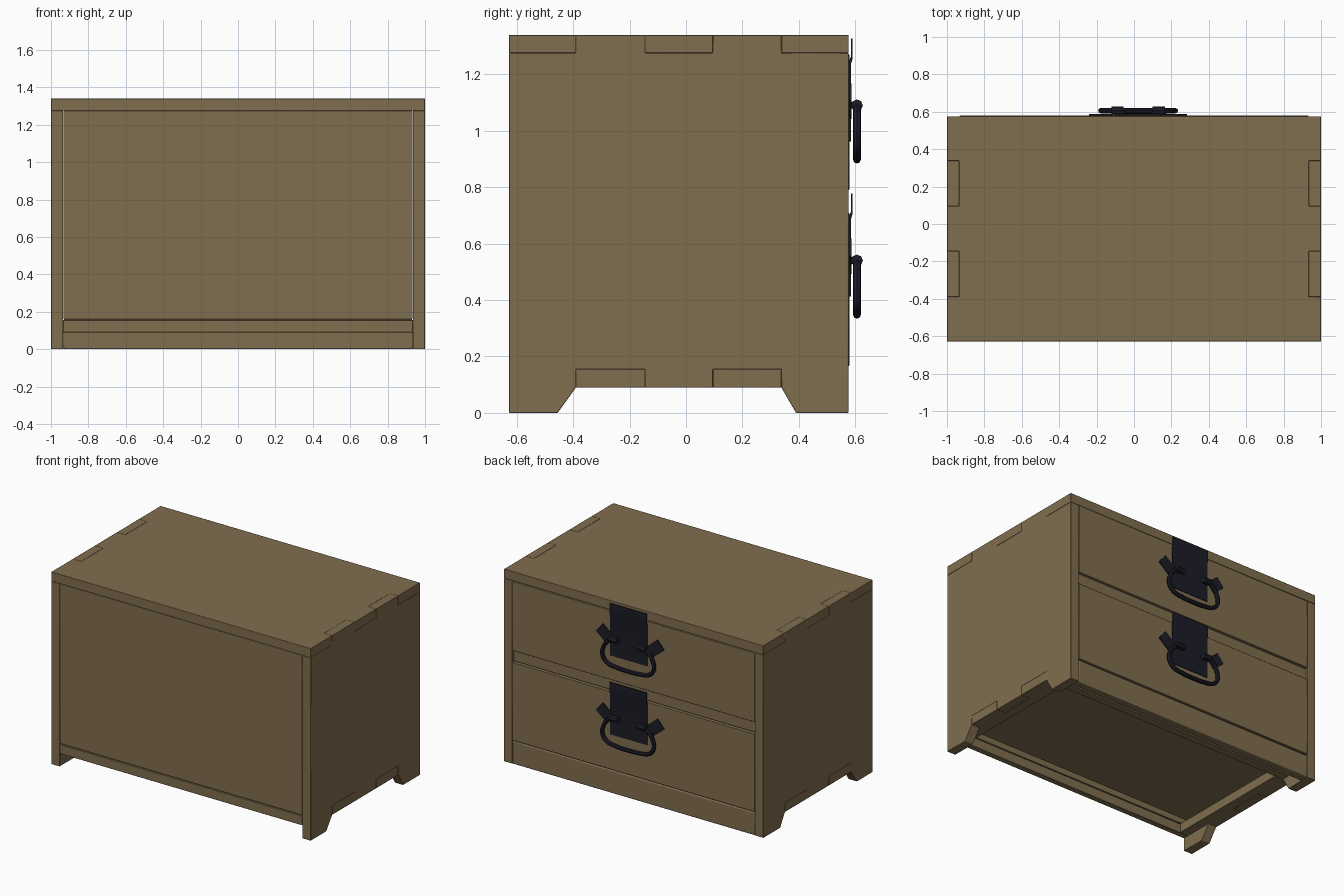
import bpy, bmesh, math
from mathutils import Matrix, Vector

cube = bpy.data.objects.get("Cube")
if cube:
    bpy.data.objects.remove(cube, do_unlink=True)


def material(name, rgb):
    mat = bpy.data.materials.new(name)
    mat.use_nodes = True
    color = (*rgb, 1)
    mat.diffuse_color = color
    bsdf = mat.node_tree.nodes["Principled BSDF"]
    bsdf.inputs["Base Color"].default_value = color
    bsdf.inputs["Roughness"].default_value = 0.8
    return mat


wood = material("brown wood", (0.217, 0.155, 0.079))
iron = material("black iron", (0.012, 0.0125, 0.021))

FRONT, BACK, TOP = -0.628, 0.576, 1.34
INNER = 0.935                      # inside of the side panels
TABS = ((-0.39, -0.145), (0.095, 0.338))
BOARD_Z, SHELF_Z, FOOT_Z = 1.275, 0.155, 0.09


def finish(name, bm, mat, bevel=0.0):
    bmesh.ops.recalc_face_normals(bm, faces=bm.faces)
    mesh = bpy.data.meshes.new(name)
    bm.to_mesh(mesh)
    bm.free()
    obj = bpy.data.objects.new(name, mesh)
    bpy.context.collection.objects.link(obj)
    mesh.materials.append(mat)
    if bevel:
        mod = obj.modifiers.new("soft edges", "BEVEL")
        mod.width = bevel
        mod.segments = 2
    bpy.ops.object.select_all(action="DESELECT")
    bpy.context.view_layer.objects.active = obj
    obj.select_set(True)
    bpy.ops.object.shade_smooth_by_angle(angle=math.radians(35))
    return obj


def box(name, x, y, z, mat=wood, bevel=0.003, spin=0.0):
    """Box from ranges, optionally turned about y through its centre."""
    bm = bmesh.new()
    center = Vector([(a + b) / 2 for a, b in (x, y, z)])
    size = [b - a for a, b in (x, y, z)]
    place = (Matrix.Translation(center) @ Matrix.Rotation(spin, 4, "Y")
             @ Matrix.Diagonal((*size, 1)))
    bmesh.ops.create_cube(bm, size=1, matrix=place)
    return finish(name, bm, mat, bevel)


def prism(name, points, shift, mat=wood, bevel=0.003):
    bm = bmesh.new()
    face = bm.faces.new([bm.verts.new(p) for p in points])
    new = bmesh.ops.extrude_face_region(bm, geom=[face])["geom"]
    bmesh.ops.translate(bm, vec=shift,
                        verts=[v for v in new if isinstance(v, bmesh.types.BMVert)])
    return finish(name, bm, mat, bevel)


# Side panels with feet, shelf notches and top tabs
outline = [(FRONT, 0), (-0.455, 0)]
for a, b in TABS:
    outline += [(a, FOOT_Z), (a, SHELF_Z), (b, SHELF_Z), (b, FOOT_Z)]
outline += [(0.39, 0), (BACK, 0), (BACK, BOARD_Z)]
for a, b in reversed(TABS):
    outline += [(b, BOARD_Z), (b, TOP), (a, TOP), (a, BOARD_Z)]
outline.append((FRONT, BOARD_Z))
for side, label in ((1, "left"), (-1, "right")):
    prism(label + "_side_panel", [(side * INNER, y, z) for y, z in outline],
          (side * (1 - INNER), 0, 0))

# Top board, notched for the side tabs
half = [(1, FRONT)]
for a, b in TABS:
    half += [(1, a), (INNER, a), (INNER, b), (1, b)]
half.append((1, BACK))
loop = half + [(-x, y) for x, y in reversed(half)]
prism("top_board", [(x, y, BOARD_Z) for x, y in loop], (0, 0, TOP - BOARD_Z))

# Open frame under the drawers, with its through tabs
shelf = (FOOT_Z, SHELF_Z)
box("frame_front_rail", (-INNER, INNER), (FRONT, FRONT + 0.04), shelf)
box("frame_back_rail", (-INNER, INNER), (0.335, 0.39), shelf)
for side, label in ((1, "left"), (-1, "right")):
    xs = sorted((side * 0.87, side * INNER))
    box(label + "_frame_rail", xs, (FRONT + 0.04, 0.335), shelf)
    for tab in TABS:
        box(label + "_frame_tab", sorted((side * 0.9, side * 1.0)), tab, shelf)

# Closed panel, drawer divider and apron
box("plain_panel", (-0.934, 0.934), (FRONT + 0.001, FRONT + 0.04), (0.16, BOARD_Z))
box("apron", (-INNER, INNER), (BACK - 0.06, BACK), (0, 0.158), bevel=0.006)
box("drawer_divider", (-0.933, 0.933), (BACK - 0.07, BACK - 0.01), (0.713, 0.787))


def drawer(name, z0, z1):
    back_y, front_y = FRONT + 0.07, BACK - 0.04
    box(name + "_front", (-0.933, 0.933), (front_y, BACK + 0.003), (z0, z1))
    box(name + "_bottom", (-0.925, 0.925), (back_y, front_y), (z0 + 0.01, z0 + 0.03))
    box(name + "_end", (-0.925, 0.925), (back_y, back_y + 0.03), (z0 + 0.03, z1 - 0.03))
    for s in (1, -1):
        box(name + "_side", sorted((s * 0.895, s * 0.925)), (back_y + 0.03, front_y),
            (z0 + 0.03, z1 - 0.03))


def tube(name, points, radius, mat):
    """Smooth round bar along a path."""
    curve = bpy.data.curves.new(name + "_path", "CURVE")
    curve.dimensions = "3D"
    curve.bevel_depth = radius
    curve.bevel_resolution = 2
    curve.resolution_u = 6
    curve.use_fill_caps = True
    spline = curve.splines.new("BEZIER")
    spline.bezier_points.add(len(points) - 1)
    for bp, p in zip(spline.bezier_points, points):
        bp.co = p
        bp.handle_left_type = bp.handle_right_type = "AUTO"
    path = bpy.data.objects.new(name + "_path", curve)
    bpy.context.collection.objects.link(path)
    mesh = bpy.data.meshes.new_from_object(
        path.evaluated_get(bpy.context.evaluated_depsgraph_get()))
    bpy.data.objects.remove(path, do_unlink=True)
    bm = bmesh.new()
    bm.from_mesh(mesh)
    bpy.data.meshes.remove(mesh)
    return finish(name, bm, mat)


def handle(name, z):
    """Strap plate, corner ears, pivots and swinging bail; z is the pivot height."""
    cx, y = 0.022, 0.606
    strap = [(0.578, -0.128), (0.585, -0.128), (0.585, 0.147), (0.591, 0.167),
             (0.591, 0.237), (0.584, 0.237), (0.584, 0.172), (0.578, 0.157)]
    prism(name + "_strap", [(cx - 0.132, py, z + dz) for py, dz in strap],
          (0.285, 0, 0), iron, 0)
    for s in (1, -1):
        ear = cx + s * 0.198
        box(name + "_ear", (ear - 0.05, ear + 0.05), (0.577, 0.587),
            (z - 0.025, z + 0.055), iron, 0, s * math.radians(-40))
        pivot = cx + s * 0.11
        tube(name + "_pivot", [(pivot - 0.033, y, z), (pivot + 0.033, y, z)], 0.021, iron)
        box(name + "_post", (pivot - 0.012, pivot + 0.012), (0.577, y),
            (z - 0.012, z + 0.012), iron, 0)
    half = [(0.11, 0), (0.155, -0.02), (0.19, -0.07), (0.198, -0.125),
            (0.165, -0.17), (0.09, -0.188)]
    path = half + [(0, -0.192)] + [(-x, dz) for x, dz in reversed(half)]
    tube(name + "_bail", [(cx + x, y, z + dz) for x, dz in path], 0.014, iron)


drawer("upper_drawer", 0.79, 1.272)
drawer("lower_drawer", 0.165, 0.708)
for label, height in (("upper", 1.09), ("lower", 0.54)):
    handle(label + "_handle", height)
